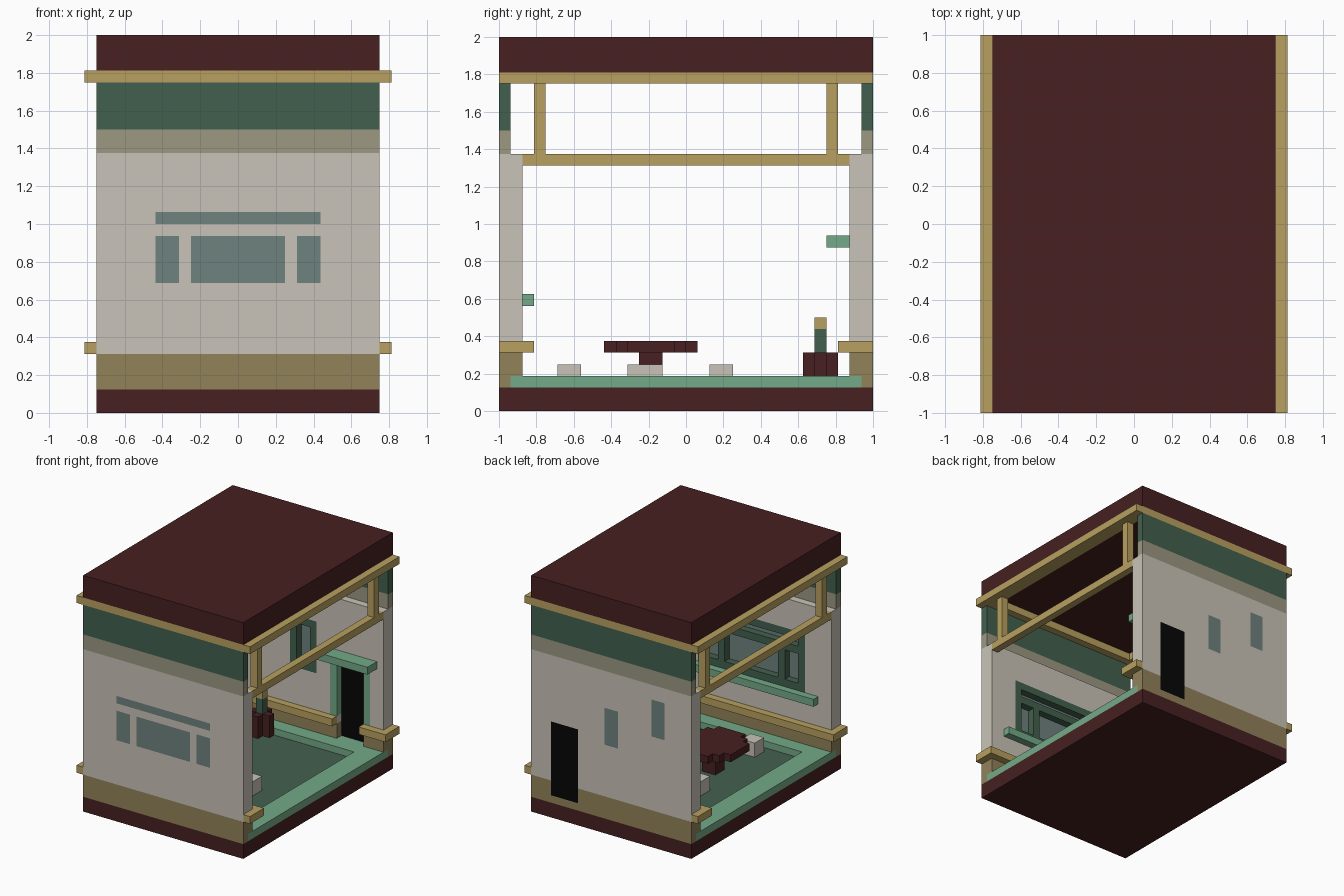
import bpy, bmesh

if "Cube" in bpy.data.objects:
    bpy.data.objects.remove(bpy.data.objects["Cube"])


def mat(name, r, g, b):
    m = bpy.data.materials.new(name)
    m.diffuse_color = (r, g, b, 1)
    m.use_nodes = True
    m.node_tree.nodes["Principled BSDF"].inputs["Base Color"].default_value = m.diffuse_color
    return m


RED = mat("dark_red", .063, .0145, .0152)
GOLD = mat("gold_wood", .479, .352, .117)
GREEN = mat("dark_green", .055, .117, .076)
BEIGE = mat("beige", .332, .314, .223)
WHITE = mat("plaster", .584, .552, .479)
OLIVE = mat("olive", .287, .223, .102)
MINT = mat("mint", .175, .402, .246)
GLASS = mat("grey_glass", .156, .223, .209)
BLACK = mat("black", .002, .002, .002)


def plate(name, rect, lo, hi, bands, holes=(), axis='y'):
    """Flat slab of rect (u0, v0, u1, v1) with rectangular holes, lo..hi thick along
    axis. bands is a material or a list of (top v, material)."""
    if not isinstance(bands, list):
        bands = [(9, bands)]
    rects = [rect] + list(holes)
    us = sorted({u for r in rects for u in (r[0], r[2]) if rect[0] <= u <= rect[2]})
    vs = sorted({v for r in rects for v in (r[1], r[3])} | {b[0] for b in bands})
    vs = [v for v in vs if rect[1] <= v <= rect[3]]
    bm = bmesh.new()
    cache = {}

    def vert(u, v, w):
        if (u, v, w) not in cache:
            cache[u, v, w] = bm.verts.new((u, w, v) if axis == 'y' else (u, v, w))
        return cache[u, v, w]

    def solid(i, j):
        if not (0 <= i < len(us) - 1 and 0 <= j < len(vs) - 1):
            return False
        u, v = (us[i] + us[i + 1]) / 2, (vs[j] + vs[j + 1]) / 2
        return not any(h[0] < u < h[2] and h[1] < v < h[3] for h in holes)

    for i in range(len(us) - 1):
        for j in range(len(vs) - 1):
            if not solid(i, j):
                continue
            a, b, c, d = us[i], us[i + 1], vs[j], vs[j + 1]
            quads = [[(a, c, w), (b, c, w), (b, d, w), (a, d, w)] for w in (lo, hi)]
            for di, dj, p, q in ((-1, 0, (a, c), (a, d)), (1, 0, (b, c), (b, d)),
                                 (0, -1, (a, c), (b, c)), (0, 1, (a, d), (b, d))):
                if not solid(i + di, j + dj):
                    quads.append([(*p, lo), (*q, lo), (*q, hi), (*p, hi)])
            k = next(n for n, bd in enumerate(bands) if (c + d) / 2 < bd[0])
            for q in quads:
                bm.faces.new([vert(*p) for p in q]).material_index = k
    bmesh.ops.recalc_face_normals(bm, faces=bm.faces)
    me = bpy.data.meshes.new(name)
    bm.to_mesh(me)
    bm.free()
    for bd in bands:
        me.materials.append(bd[1])
    ob = bpy.data.objects.new(name, me)
    bpy.context.collection.objects.link(ob)
    return ob


def box(name, x0, x1, y0, y1, z0, z1, m):
    return plate(name, (x0, y0, x1, y1), z0, z1, m, axis='z')


# base, floor and roof
box("base", -.75, .75, -1, 1, 0, .125, RED)
box("carpet", -.5625, .5625, -.75, .75, .125, .13, GREEN)
plate("floor_border", (-.75, -.9375, .75, .9375), .125, .1875, MINT,
      [(-.5625, -.75, .5625, .75)], 'z')
box("roof", -.75, .75, -1, 1, 1.8125, 2, RED)
plate("roof_beam_ring", (-.8125, -1, .8125, 1), 1.75, 1.8125, GOLD,
      [(-.6875, -.875, .6875, .875)], 'z')

# window openings, their inner frames, and the door
FRONT_GLASS = [(-.4375, .6875, -.3125, .9375), (-.25, .6875, .25, .9375),
               (.3125, .6875, .4375, .9375), (-.4375, 1, .4375, 1.0625)]
BACK_GLASS = [(-.0625, .75, .0625, 1.0625), (-.5, .9375, -.375, 1.25)]
FRONT_FRAMES = [(-.5, .625, .5, 1.125)]
BACK_FRAMES = [(-.125, .6875, .125, 1.125), (-.5625, .875, -.3125, 1.3125)]
DOOR = (.3125, .1875, .5625, .8125)
JAMB = (.25, .375, .625, .875)


def wall(side, s, glass, frames, door):
    outer_holes = glass + ([DOOR] if door else [])
    inner_holes = frames + ([DOOR, JAMB] if door else [])
    plate(side + "_wall_outer", (-.75, .125, .75, 1.75), s, s * .9375,
          [(.3125, OLIVE), (1.375, WHITE), (1.5, BEIGE), (9, GREEN)], outer_holes)
    plate(side + "_wall_inner", (-.75, .1875, .75, 1.375), s * .9375, s * .875,
          [(.3125, OLIVE), (9, WHITE)], inner_holes)
    for g in glass:
        plate(side + "_window_glass", g, s, s * .9375, GLASS)
    for f in frames:
        plate(side + "_window_frame", f, s * .9375, s * .875, GREEN, glass)
    # rail inside the wall, wrapping the wall ends
    spans = [(-.75, .3125), (.5625, .75)] if door else [(-.75, .75)]
    for a, b in spans:
        plate(side + "_rail", (a, .3125, b, .375), s * .875, s * .8125, GOLD)
    for a in (-.8125, .75):
        plate(side + "_rail_end", (a, .3125, a + .0625, .375), s, s * .8125, GOLD)


wall("front", -1, FRONT_GLASS, FRONT_FRAMES, False)
wall("back", 1, BACK_GLASS, BACK_FRAMES, True)
plate("front_window_sill", (-.625, .5625, .625, .625), -.875, -.8125, MINT)
plate("door", DOOR, .9375, 1, BLACK)
plate("door_frame", JAMB, .875, .9375, MINT, [DOOR])
plate("door_lintel", (.1875, .875, .6875, .9375), .75, .875, MINT)

# open sides: lower beam and posts
for x in (-.75, .6875):
    box("side_beam", x, x + .0625, -.875, .875, 1.3125, 1.375, GOLD)
    for y in (-.8125, .75):
        box("side_post", x, x + .0625, y, y + .0625, 1.375, 1.75, GOLD)


def corners(cx, cy, r, steps):
    """Corner cut-outs that step a square into a blocky disc."""
    out = []
    for a, b in steps:
        for sx in (-1, 1):
            for sy in (-1, 1):
                xs = sorted((cx + sx * r, cx + sx * (r - a)))
                ys = sorted((cy + sy * r, cy + sy * (r - b)))
                out.append((xs[0], ys[0], xs[1], ys[1]))
    return out


# table and stools
plate("table_top", (-.375, -.4375, .125, .0625), .3125, .375, RED,
      corners(-.125, -.1875, .25, [(.125, .0625), (.0625, .125)]), 'z')
box("table_leg", -.1875, -.0625, -.25, -.125, .125, .3125, RED)
box("front_stool", -.25, -.125, -.6875, -.5625, .125, .25, WHITE)
box("back_stool", -.3125, -.1875, .125, .25, .125, .25, WHITE)
box("right_stool", .1875, .3125, -.3125, -.125, .125, .25, WHITE)

# cross-shaped stand with a small lamp
plate("lamp_stand", (-.375, .625, -.1875, .8125), .125, .3125, RED,
      corners(-.28125, .71875, .09375, [(.0625, .0625)]), 'z')
box("lamp_stem", -.3125, -.25, .6875, .75, .3125, .4375, GREEN)
box("lamp_top", -.3125, -.25, .6875, .75, .4375, .5, GOLD)
